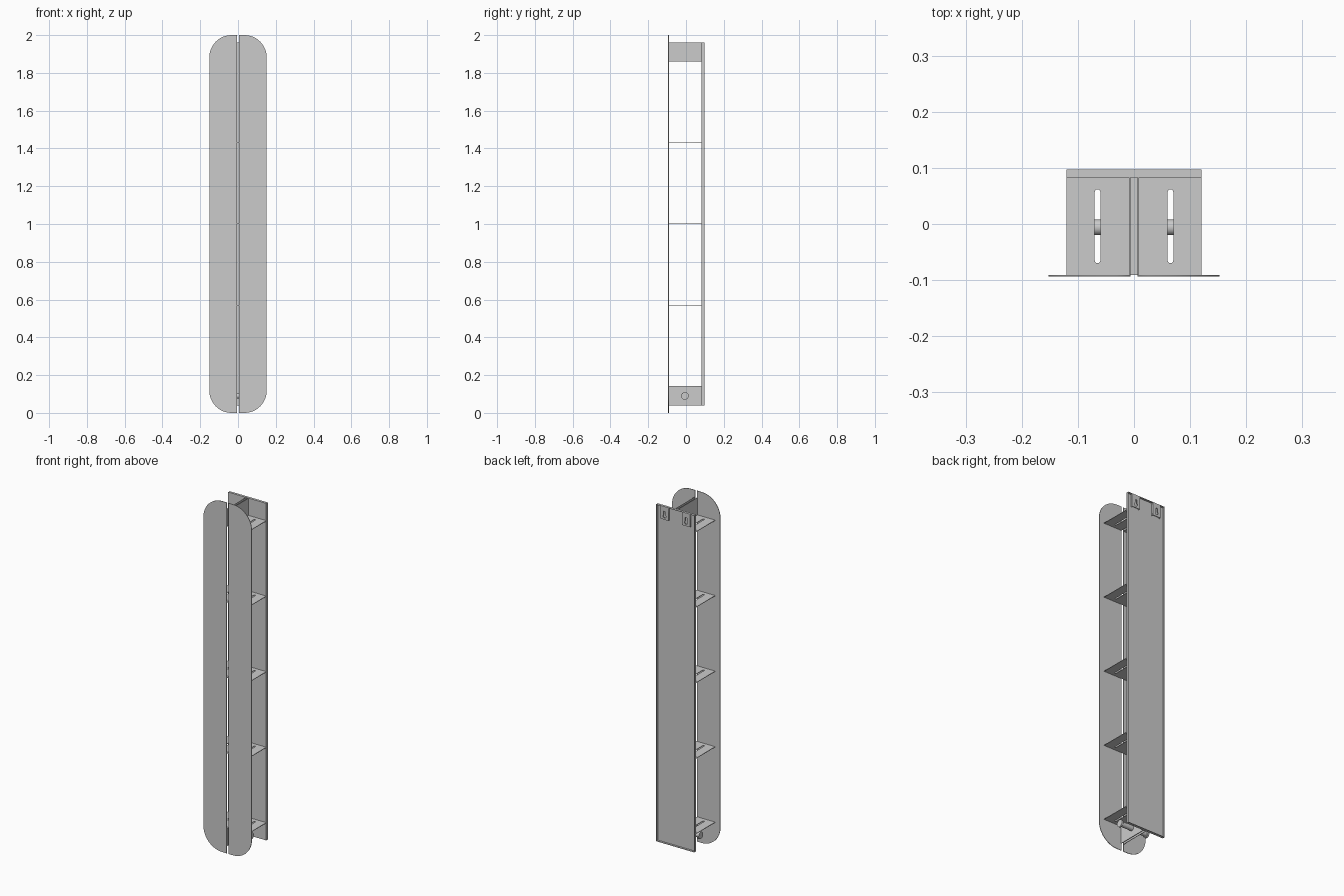
import bpy
from math import pi, sin, cos

if "Cube" in bpy.data.objects:
    bpy.data.objects.remove(bpy.data.objects["Cube"])

T = 0.003  # sheet thickness


def arc(cx, cy, r, a0, a1, n=12):
    return [(cx + r * cos(a0 + (a1 - a0) * i / n), cy + r * sin(a0 + (a1 - a0) * i / n)) for i in range(n + 1)]


def rect(x0, x1, y0, y1):
    return [(x0, y0), (x1, y0), (x1, y1), (x0, y1)]


def slot(cx, w, y0, y1):
    r = w / 2
    return arc(cx, y1 - r, r, 0, pi, 6) + arc(cx, y0 + r, r, pi, 2 * pi, 6)


def sheet(name, loops, loc, thick=T, upright=False):
    """Flat sheet from an outline plus hole outlines; upright sheets lie in XZ."""
    cu = bpy.data.curves.new(name, 'CURVE')
    cu.dimensions = '2D'
    cu.fill_mode = 'BOTH'
    cu.extrude = thick / 2
    for pts in loops:
        s = cu.splines.new('POLY')
        s.points.add(len(pts) - 1)
        for p, (x, y) in zip(s.points, pts):
            p.co = (x, y, 0, 1)
        s.use_cyclic_u = True
    ob = bpy.data.objects.new(name, cu)
    bpy.context.collection.objects.link(ob)
    ob.location = loc
    if upright:
        ob.rotation_euler.x = pi / 2
    bpy.ops.object.select_all(action='DESELECT')
    ob.select_set(True)
    bpy.context.view_layer.objects.active = ob
    bpy.ops.object.convert(target='MESH')
    return bpy.context.object


def box(name, x0, x1, y0, y1, z0, z1):
    bpy.ops.mesh.primitive_cube_add(size=1, location=((x0 + x1) / 2, (y0 + y1) / 2, (z0 + z1) / 2))
    ob = bpy.context.object
    ob.name = name
    ob.scale = (x1 - x0, y1 - y0, z1 - z0)
    return ob


def rod(name, r, x0, x1):
    bpy.ops.mesh.primitive_cylinder_add(vertices=32, radius=r, depth=x1 - x0,
                                        location=((x0 + x1) / 2, -0.006, 0.09), rotation=(0, pi / 2, 0))
    bpy.context.object.name = name
    bpy.ops.object.shade_smooth_by_angle()


YF, YB = -0.091, 0.083   # inner faces of front and back
R = 0.118                # front panel corner radius

for s, side in ((-1, "left"), (1, "right")):
    # Front half panel with rounded outer corners
    pts = [(0.006, 0)] + arc(0.152 - R, R, R, -pi / 2, 0) + arc(0.152 - R, 2 - R, R, 0, pi / 2) + [(0.006, 2)]
    sheet("front_panel_" + side, [[(s * x, z) for x, z in pts]], (0, -0.0925, 0), upright=True)

    # End shelves, each bent into a vertical web beside the centre gap
    for end, z, w0, w1 in (("top", 1.862, 1.862, 1.962), ("bottom", 0.14, 0.04, 0.14)):
        x0, x1 = sorted((s * 0.006, s * 0.12))
        sheet(f"{end}_shelf_{side}", [rect(x0, x1, YF, YB), slot(s * 0.065, 0.01, -0.07, 0.062)], (0, 0, z))
        x0, x1 = sorted((s * 0.006, s * 0.009))
        box(f"{end}_web_{side}", x0, x1, YF, YB, w0, w1)

    # Rim flange on the long edge of the back tray
    x0, x1 = sorted((s * 0.117, s * 0.12))
    box("back_rim_" + side, x0, x1, YB, 0.097, 0.04, 1.962)

    # Keyhole hanger: plate held off the tray by two legs
    cx = s * 0.068
    key = [(cx - 0.005, 1.935), (cx - 0.005, 1.915)] + arc(cx, 1.907, 0.0095, 0.68 * pi, 2.32 * pi, 16) \
        + [(cx + 0.005, 1.915), (cx + 0.005, 1.935)]
    sheet("hanger_plate_" + side, [rect(cx - 0.025, cx + 0.025, 1.887, 1.959), key],
          (0, 0.0955, 0), upright=True)
    for k in (-1, 1):
        lx = cx + k * 0.0235
        box("hanger_leg_" + side, lx - T / 2, lx + T / 2, YB, 0.094, 1.887, 1.959)

    # Wider head on each end of the rod
    x0, x1 = sorted((s * 0.08, s * 0.09))
    rod("rod_head_" + side, 0.02, x0, x1)

# Middle shelves spanning both halves
for z in (1.432, 1.001, 0.57):
    sheet("middle_shelf", [rect(-0.12, 0.12, YF, YB)] + [slot(x, 0.01, -0.07, 0.062) for x in (-0.065, 0.065)],
          (0, 0, z))

# Back tray floor and its short rims
box("back_panel", -0.12, 0.12, YB, YB + T, 0.04, 1.962)
box("back_rim_bottom", -0.12, 0.12, YB, 0.097, 0.04, 0.043)
box("back_rim_top", -0.12, 0.12, YB, 0.097, 1.959, 1.962)

# Cross rod under the lowest shelf
rod("cross_rod", 0.014, -0.08, 0.08)
